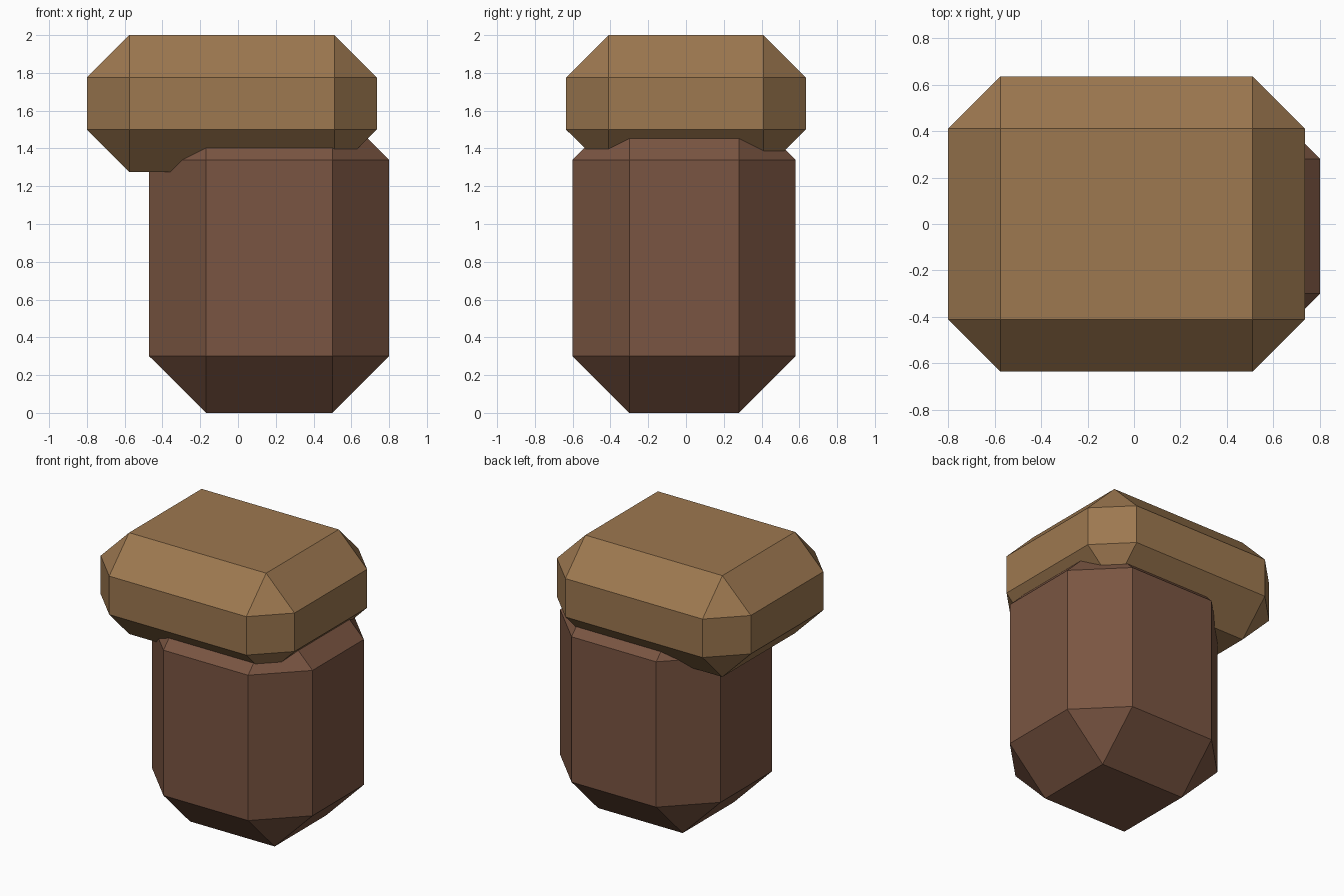
import bpy
import bmesh
from mathutils import Vector

if "Cube" in bpy.data.objects:
    bpy.data.objects.remove(bpy.data.objects["Cube"])


def chamfered_box(name, low, high, chamfer, colour):
    """Box between two corners with flat chamfered edges."""
    low, high = Vector(low), Vector(high)
    centre, size = (low + high) / 2, high - low
    bm = bmesh.new()
    bmesh.ops.create_cube(bm, size=1)
    bmesh.ops.scale(bm, vec=size, verts=bm.verts)
    bmesh.ops.bevel(bm, geom=bm.edges[:], offset=chamfer, offset_type='OFFSET',
                    segments=1, profile=0.5, affect='EDGES')
    mesh = bpy.data.meshes.new(name)
    bm.to_mesh(mesh)
    bm.free()
    obj = bpy.data.objects.new(name, mesh)
    obj.location = centre
    bpy.context.collection.objects.link(obj)
    mat = bpy.data.materials.new(name + "_colour")
    mat.diffuse_color = (*colour, 1)
    mat.use_nodes = True
    mat.node_tree.nodes["Principled BSDF"].inputs["Base Color"].default_value = mat.diffuse_color
    mesh.materials.append(mat)
    return obj


# Dark brown stem standing on the ground, offset to the right
chamfered_box("stem", (-0.47, -0.60, 0.0), (0.80, 0.58, 1.64), 0.30,
              (0.195, 0.091, 0.054))

# Lighter, wider cap sunk over the top of the stem
chamfered_box("cap", (-0.80, -0.635, 1.275), (0.735, 0.635, 2.0), 0.225,
              (0.338, 0.188, 0.080))
